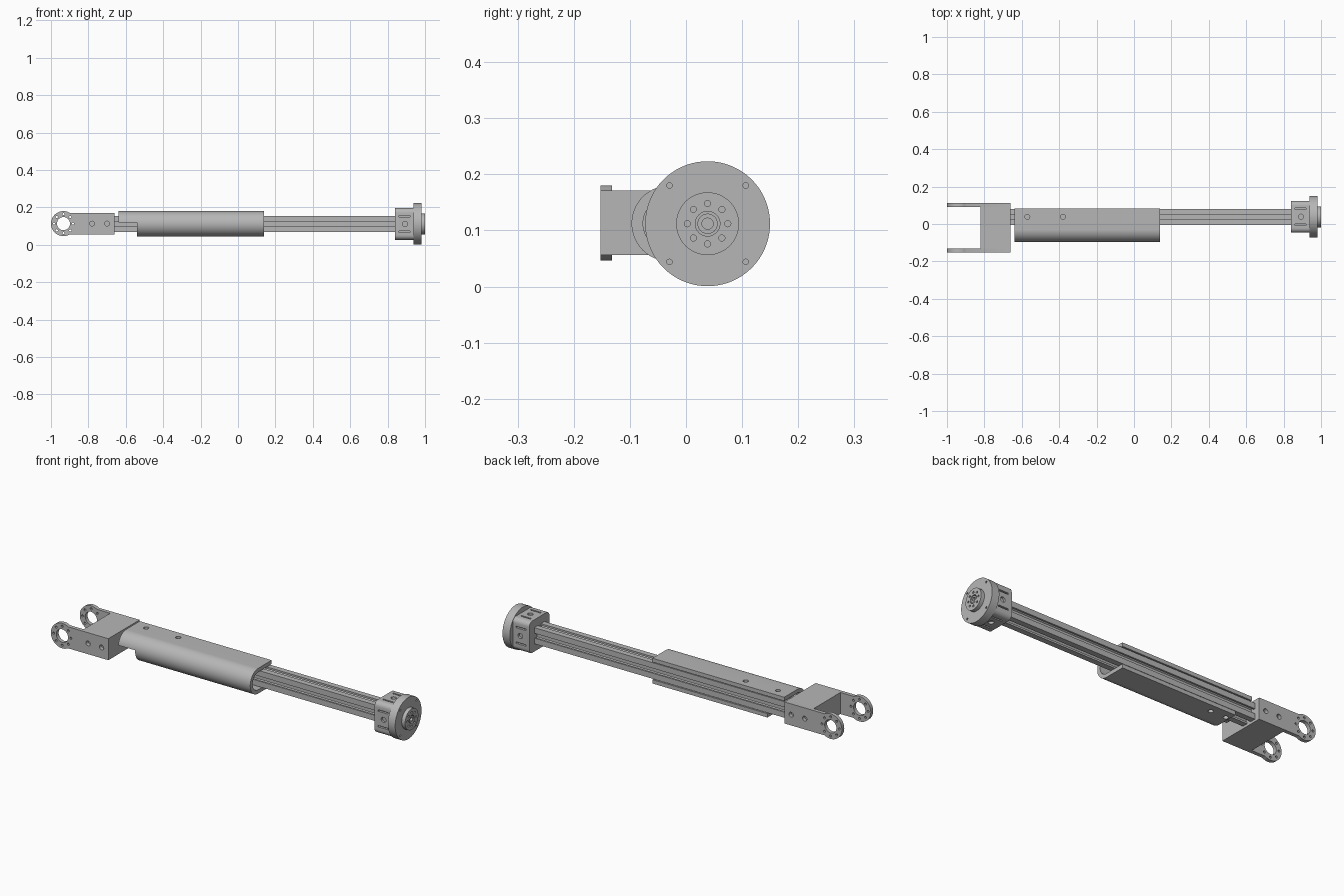
import bpy, bmesh, math
from mathutils import Vector

if "Cube" in bpy.data.objects:
    bpy.data.objects.remove(bpy.data.objects["Cube"])

CY, CZ = 0.0385, 0.112          # main axis of bar and end disc
grey = bpy.data.materials.new("metal_grey")
grey.diffuse_color = (0.47, 0.47, 0.47, 1)
grey.use_nodes = True
grey.node_tree.nodes["Principled BSDF"].inputs["Base Color"].default_value = grey.diffuse_color


def to3(axis, a, u, v):
    return {"x": Vector((a, u, v)), "y": Vector((u, a, v)), "z": Vector((u, v, a))}[axis]


def add_prism(bm, pts, a0, a1, axis):
    lo = [bm.verts.new(to3(axis, a0, *p)) for p in pts]
    hi = [bm.verts.new(to3(axis, a1, *p)) for p in pts]
    n = len(pts)
    bm.faces.new(lo)
    bm.faces.new(hi)
    for i in range(n):
        bm.faces.new((lo[i], lo[(i + 1) % n], hi[(i + 1) % n], hi[i]))


def make(name, *prisms):
    bm = bmesh.new()
    for p in prisms:
        add_prism(bm, *p)
    bmesh.ops.recalc_face_normals(bm, faces=bm.faces)
    me = bpy.data.meshes.new(name)
    bm.to_mesh(me)
    bm.free()
    me.materials.append(grey)
    ob = bpy.data.objects.new(name, me)
    bpy.context.collection.objects.link(ob)
    return ob


def activate(ob):
    bpy.ops.object.select_all(action="DESELECT")
    ob.select_set(True)
    bpy.context.view_layer.objects.active = ob


def cut(ob, *prisms):
    tool = make("cutter", *prisms)
    tool.hide_render = True
    mod = ob.modifiers.new("cut", "BOOLEAN")
    mod.operation, mod.solver, mod.object = "DIFFERENCE", "EXACT", tool
    activate(ob)
    bpy.ops.object.modifier_apply(modifier=mod.name)
    bpy.data.objects.remove(tool, do_unlink=True)


def smooth(ob):
    activate(ob)
    bpy.ops.object.shade_smooth_by_angle(angle=math.radians(30))


def arc(u, v, r, d0, d1, n):
    return [(u + r * math.cos(math.radians(d0 + (d1 - d0) * i / n)),
             v + r * math.sin(math.radians(d0 + (d1 - d0) * i / n))) for i in range(n + 1)]


def circle(u, v, r, n=32):
    return arc(u, v, r, 0, 360, n)[:-1]


def rect(u0, u1, v0, v1):
    return [(u0, v0), (u1, v0), (u1, v1), (u0, v1)]


# Slotted square bar
quarter = [(.043, .043), (.013, .043), (.013, .033), (.026, .033), (.016, .018),
           (-.016, .018), (-.026, .033), (-.013, .033), (-.013, .043)]
profile = []
for k in range(4):
    for u, v in quarter:
        for _ in range(k):
            u, v = -v, u
        profile.append((CY + u, CZ + v))
make("slotted_bar", (profile, -0.67, 0.85, "x"))

# U-shaped sleeve: rounded to the front, open to the back
outer = arc(-0.0295, CZ + .0005, 0.0675, 90, 270, 40)
inner = arc(-0.0295, CZ + .0005, 0.047, 270, 90, 40)
back = 0.084
section = ([(back, outer[0][1])] + outer + [(back, outer[-1][1]), (back, inner[0][1])]
           + inner + [(back, inner[-1][1])])
sleeve = make("sleeve", (section, -0.64, 0.14, "x"))
cut(sleeve, (rect(-0.7, -0.54, -0.15, 0.15), 0.0, 0.12, "z"))
cut(sleeve, *[(circle(x, CY, 0.013, 20), 0.14, 0.2, "z") for x in (-0.57, -0.38)],
    *[(circle(x, CY, 0.013, 20), 0.03, 0.08, "z") for x in (-0.52, -0.43)])
smooth(sleeve)

# Clevis: central block and two eyelet arms
PX, PZ, H = -0.933, 0.1135, 0.0575
make("clevis_block", (rect(-0.82, -0.66, PZ - H, PZ + H), -0.132, 0.092, "y"))
ang = math.degrees(math.asin(H / 0.067))
arm_profile = arc(PX, PZ, 0.067, ang, 360 - ang, 40) + [(-0.66, PZ - H), (-0.66, PZ + H)]
for name, y0, y1 in (("front_arm", -0.152, -0.132), ("back_arm", 0.092, 0.112)):
    arm = make(name, (arm_profile, y0, y1, "y"))
    holes = [circle(PX, PZ, 0.035), circle(-0.78, PZ, 0.013, 20), circle(-0.70, PZ, 0.013, 20)]
    for k in range(8):
        t = math.radians(45 * k)
        holes.append(circle(PX + 0.051 * math.cos(t), PZ + 0.051 * math.sin(t), 0.006, 12))
    cut(arm, *[(h, y0 - 0.01, y1 + 0.01, "y") for h in holes])
    smooth(arm)

# Motor housing with rounded long edges, side holes and slots
W, R = 0.085, 0.025
box = []
for k, (su, sv) in enumerate(((1, 1), (-1, 1), (-1, -1), (1, -1))):
    box += arc(CY + su * (W - R), CZ + sv * (W - R), R, 90 * k, 90 * k + 90, 6)
housing = make("motor_housing", (box, 0.84, 0.94, "x"))
for axis, c, o in (("y", CZ, CY), ("z", CY, CZ)):
    for s in (-1, 1):
        a0, a1 = o + s * 0.073, o + s * 0.1
        cut(housing, (circle(0.893, c, 0.014, 20), a0, a1, axis),
            *[(rect(0.86, 0.92, c + d - 0.004, c + d + 0.004), a0, a1, axis)
              for d in (-0.042, 0.042)])
smooth(housing)

# End disc with four rim holes
disc = make("end_disc", (circle(CY, CZ, 0.1113, 72), 0.937, 0.98, "x"))
cut(disc, *[(circle(CY + su * 0.068, CZ + sv * 0.068, 0.005, 12), 0.96, 1.0, "x")
            for su in (-1, 1) for sv in (-1, 1)])
smooth(disc)

# Output hub with bolt circle and recessed centre
hub = make("output_hub", (circle(CY, CZ, 0.056, 48), 0.979, 1.0, "x"))
holes = []
for k in range(8):
    t = math.radians(45 * k)
    holes.append((circle(CY + 0.036 * math.cos(t), CZ + 0.036 * math.sin(t), 0.0055, 12),
                  0.985, 1.01, "x"))
cut(hub, (circle(CY, CZ, 0.022), 0.986, 1.01, "x"), *holes)
smooth(hub)

# Hollow shaft in the hub
shaft = make("shaft", (circle(CY, CZ, 0.018), 0.98, 0.998, "x"))
cut(shaft, (circle(CY, CZ, 0.010, 20), 0.984, 1.01, "x"))
smooth(shaft)
